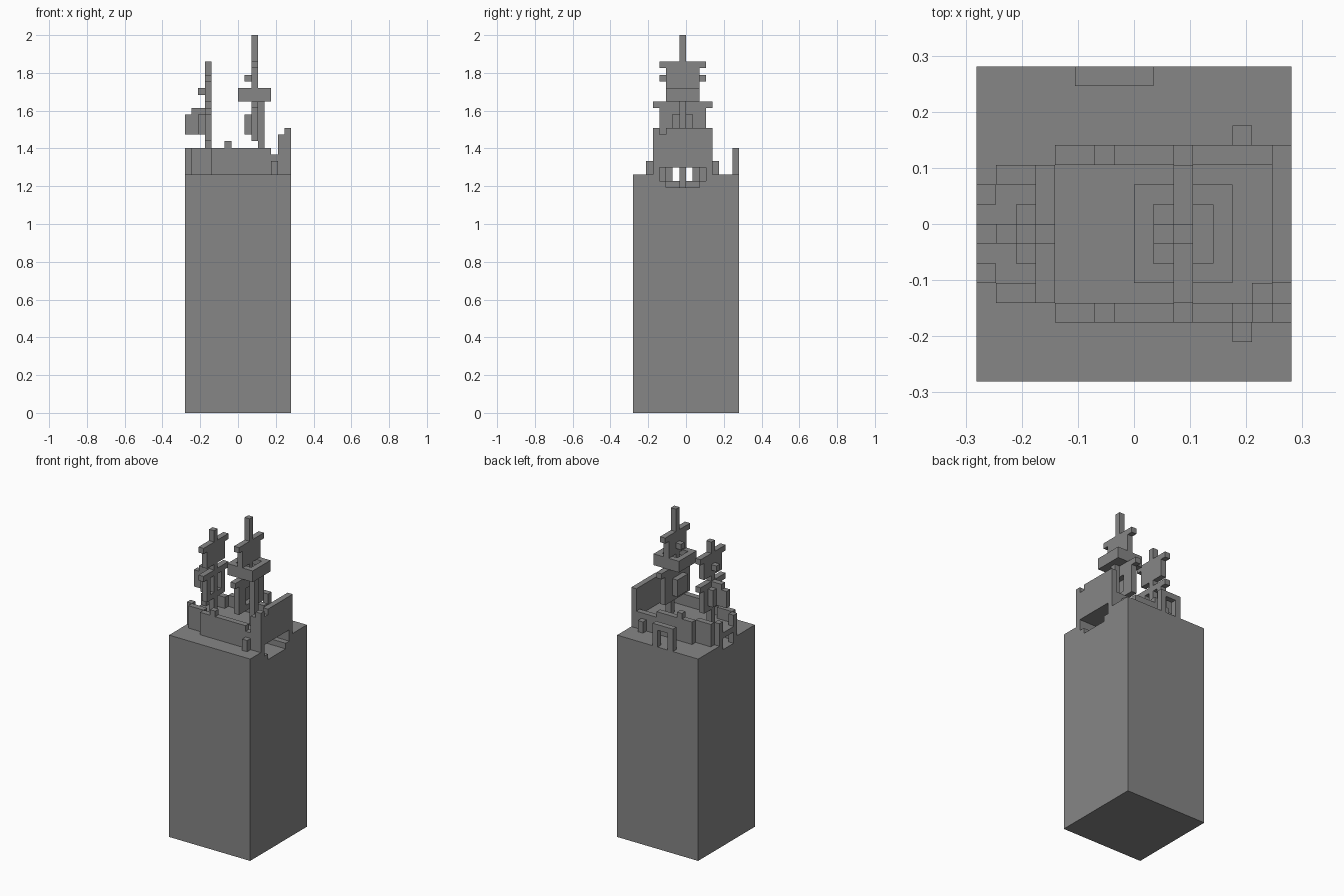
import bpy
import bmesh
from mathutils import Vector

if "Cube" in bpy.data.objects:
    bpy.data.objects.remove(bpy.data.objects["Cube"], do_unlink=True)

U = 2 / 57      # one grid block
MID = 7.5       # ship centre line, in blocks

grey = bpy.data.materials.new("stone_grey")
grey.use_nodes = True
colour = (0.24, 0.24, 0.24, 1)
grey.diffuse_color = colour
grey.node_tree.nodes["Principled BSDF"].inputs["Base Color"].default_value = colour


def blocks(name, *boxes):
    """One object from boxes given as (x range, y range, z range) in blocks."""
    bm = bmesh.new()
    for box in boxes:
        lo, hi = (Vector(c) for c in zip(*box))
        centre = (lo + hi) / 2 - Vector((8, 8, 0))
        for v in bmesh.ops.create_cube(bm, size=1)["verts"]:
            v.co = U * (v.co * (hi - lo) + centre)
    mesh = bpy.data.meshes.new(name)
    bm.to_mesh(mesh)
    bm.free()
    mesh.materials.append(grey)
    obj = bpy.data.objects.new(name, mesh)
    bpy.context.collection.objects.link(obj)
    return obj


def across(half):
    return (MID - half, MID + half)


def both(x, inner, outer, z):
    """The same box on both sides of the ship."""
    return [(x, (MID - outer, MID - inner), z), (x, (MID + inner, MID + outer), z)]


# Tall base with the hollow of the hull sunk in its top
ALL = (0, 16)
blocks("base_block", (ALL, ALL, (0, 34)),
       (ALL, (0, 5), (34, 35)), (ALL, (10, 16), (34, 35)), ((0, 4), (5, 10), (34, 35)),
       (ALL, (0, 4), (35, 36)), (ALL, (11, 16), (35, 36)),
       *both((0, 4), 2.5, 3.5, (35, 36)), *both((0, 1), 1.5, 2.5, (35, 36)))

# Hull sides, stepping in towards the bow
blocks("bow_sides", *both((0, 1), 1.5, 2.5, (36, 40)), *both((1, 4), 2.5, 3.5, (36, 40)))
blocks("right_hull_side", ((4, 13), (3, 4), (36, 40)), ((13, 14), (3, 4), (36, 39)),
       ((14, 15), (3, 4), (36, 42)))
blocks("left_hull_side", ((4, 11), (11, 12), (36, 40)), ((11, 15), (11, 12), (36, 39)))
blocks("rail_posts", *both((6, 7), 3.5, 4.5, (40, 41)))
blocks("side_posts", *both((13, 14), 4.5, 5.5, (36, 38)))
blocks("deck", ((0, 1), across(1.5), (37, 38)), ((1, 4), across(2.5), (37, 38)),
       ((4, 15), across(3.5), (37, 38)))

# Stern wall with a notch in the rim and an open bottom
blocks("stern_wall", ((15, 16), (4, 11), (37, 42)), ((15, 16), (5, 11), (42, 43)),
       *both((15, 16), 3.5, 4.5, (36, 43)))
blocks("stern_step", ((14, 15), (4, 5), (38, 39)))


def sail_with_belly(name, x, wide, yard_top, bottom, belly_half, belly):
    """Yard, sail with a hollow, and a belly pushed out towards the bow."""
    top = yard_top - 1
    sheet = (x, x + 1)
    blocks(name + "_yard", (sheet, across(wide + 1), (top, yard_top)))
    parts = both(sheet, belly_half, wide, (bottom, top))
    parts += [(sheet, across(belly_half), (bottom, belly[0])),
              ((x - 1, x), across(belly_half), belly)]
    if belly[1] < top:
        parts.append((sheet, across(belly_half), (belly[1], top)))
    blocks(name + "_sail", *parts)


# Masts
blocks("fore_mast", ((3, 4), across(.5), (34, 53)))
blocks("main_mast", ((10, 11), across(.5), (47, 57)), ((11, 12), across(.5), (34, 47)))

# Sails
sail_with_belly("fore_lower", 3, 2.5, 46, 41, 1.5, (42, 45))
sail_with_belly("fore_upper", 3, 2.5, 51, 47, .5, (48, 49))
sail_with_belly("main_lower", 10, 3.5, 47, 41, 1.5, (42, 45))
sail_with_belly("main_upper", 10, 2.5, 53, 49, .5, (50, 51))
blocks("jib_sail", ((0, 1), across(.5), (42, 45)), ((1, 3), across(.5), (42, 46)))

# Lookout: floor and raised rim
blocks("lookout", ((8, 13), across(2.5), (47, 48)), *both((8, 13), 1.5, 2.5, (48, 49)),
       ((8, 9), across(1.5), (48, 49)), ((12, 13), across(1.5), (48, 49)))

# Doorway frame at the back edge
blocks("doorway", ((5, 6), (15, 16), (36, 40)), ((8, 9), (15, 16), (36, 40)),
       ((6, 8), (15, 16), (39, 40)))
